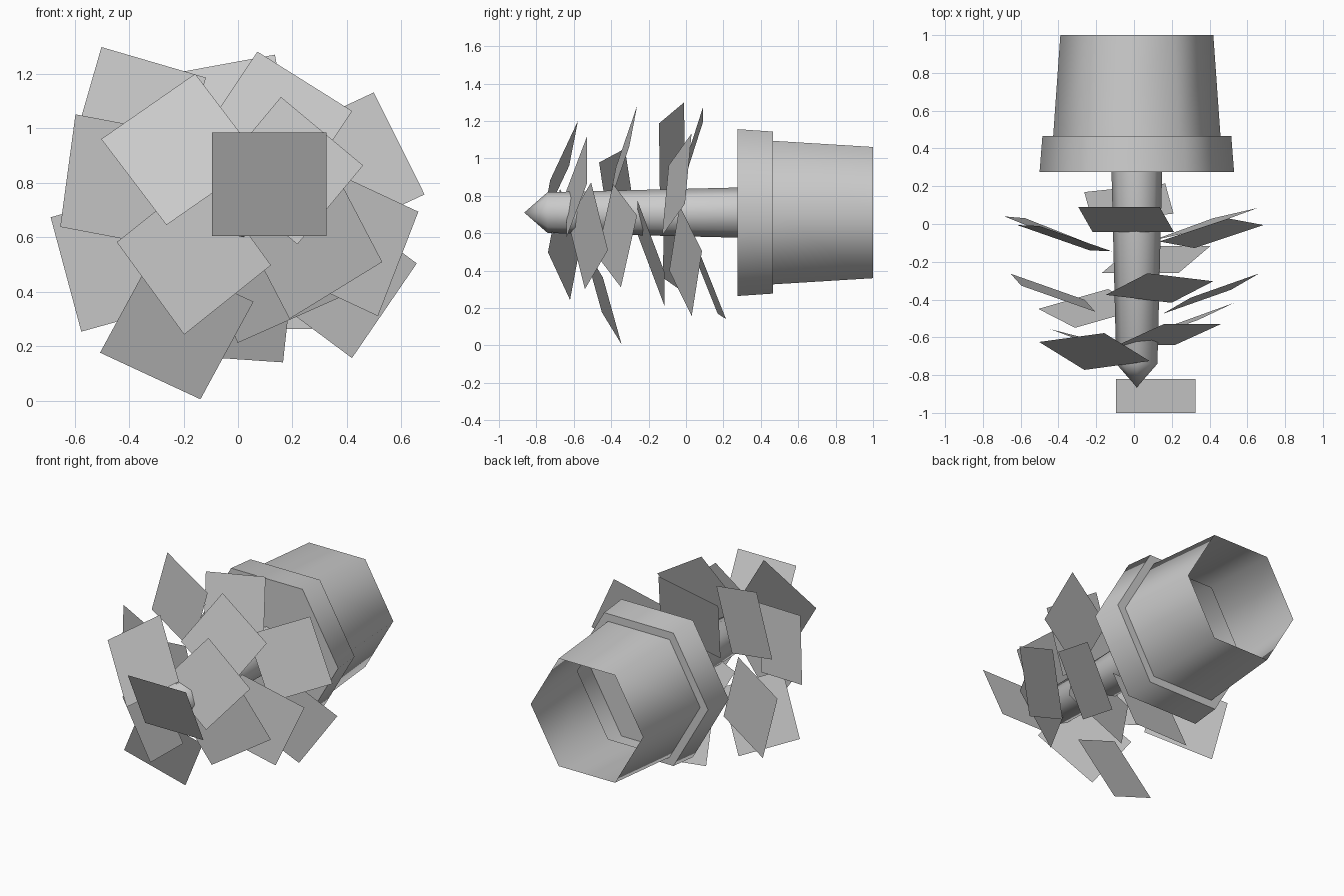
import bpy, bmesh
from math import sin, cos, tau, radians, sqrt, hypot
from mathutils import Vector

if "Cube" in bpy.data.objects:
    bpy.data.objects.remove(bpy.data.objects["Cube"])

CX, CZ = 0.015, 0.71  # axis of the pot and trunk, running along y


def finish(name, bm, smooth_angle=None):
    bmesh.ops.recalc_face_normals(bm, faces=bm.faces)
    mesh = bpy.data.meshes.new(name)
    bm.to_mesh(mesh)
    bm.free()
    obj = bpy.data.objects.new(name, mesh)
    bpy.context.collection.objects.link(obj)
    if smooth_angle:
        bpy.context.view_layer.objects.active = obj
        obj.select_set(True)
        bpy.ops.object.shade_smooth_by_angle(angle=radians(smooth_angle))
        obj.select_set(False)
    return obj


def lathe(name, profile, sides, phase=0.0, cap_end=False, tip=None):
    """Rings of (y, radius) around the y axis."""
    bm = bmesh.new()
    rings = [[bm.verts.new((CX + r * cos(tau * i / sides + phase), y,
                            CZ + r * sin(tau * i / sides + phase)))
              for i in range(sides)] for y, r in profile]
    for a, b in zip(rings, rings[1:]):
        for i in range(sides):
            j = (i + 1) % sides
            bm.faces.new((a[i], a[j], b[j], b[i]))
    if cap_end:
        bm.faces.new(rings[-1])
    if tip is not None:
        apex = bm.verts.new((CX, tip, CZ))
        for i in range(sides):
            bm.faces.new((rings[-1][i], rings[-1][(i + 1) % sides], apex))
    return finish(name, bm, 65)


def leaf(name, x, y, z, spin, dyu, dyv, size):
    """Square card: spin of one edge seen from the front, y rise of both edges."""
    a = radians(spin)
    along, across = Vector((cos(a), 0, sin(a))), Vector((-sin(a), 0, cos(a)))
    depth = Vector((0, 1, 0))
    hu = sqrt(size ** 2 - dyu ** 2)
    p = -dyu * dyv / hu
    q = sqrt(size ** 2 - dyv ** 2 - p ** 2)
    u = along * hu + depth * dyu
    v = along * p + across * q + depth * dyv
    c = Vector((x, y, z))
    bm = bmesh.new()
    bm.faces.new([bm.verts.new(c + u * s + v * t) for s, t in
                  ((-.5, -.5), (.5, -.5), (.5, .5), (-.5, .5))])
    return finish(name, bm)


# Six-sided pot with a wider rim, open at the far end and closed by soil
lathe("pot", [(1.0, .405), (.465, .443), (.465, .50), (.275, .515)], 6, cap_end=True)

# Tapered trunk with pointed tip
lathe("trunk", [(.275, .134), (-.74, .109)], 8, tip=-.865)

# Leaf cards: centre x, y, z, spin, edge rises, size
leaves = [
    (.115, -.91, .795, 0, 0, -.18, .42),
    # front whorl
    (-.21, -.675, .923, 34.8, .047, .148, .423),
    (.188, -.585, .845, -39.8, 0, .11, .393),
    (-.162, -.647, .54, 38.6, -.118, .064, .425),
    (.265, -.524, .586, 31.5, .123, -.09, .418),
    # middle whorl
    (.135, -.339, 1.008, -32.1, -.042, .114, .413),
    (-.429, -.364, .808, -10.7, -.138, -.063, .422),
    (-.225, -.447, .27, -24.9, .105, -.10, .42),
    (.407, -.369, .587, -25, .128, .086, .42),
    (.117, -.188, .495, 24, 0, -.145, .445),
    # back whorl
    (-.042, .024, 1.026, 10.4, 0, .132, .438),
    (-.368, -.075, 1.04, -16.3, -.134, -.005, .422),
    (-.436, -.042, .518, 15.5, -.155, .01, .435),
    (-.027, .112, .355, -3.9, .045, -.159, .432),
    (.374, -.002, .452, -36.6, .12, .055, .425),
    (.41, -.049, .86, 25, .122, .035, .42),
]
for i, values in enumerate(leaves):
    leaf(f"leaf_{i + 1}", *values)
